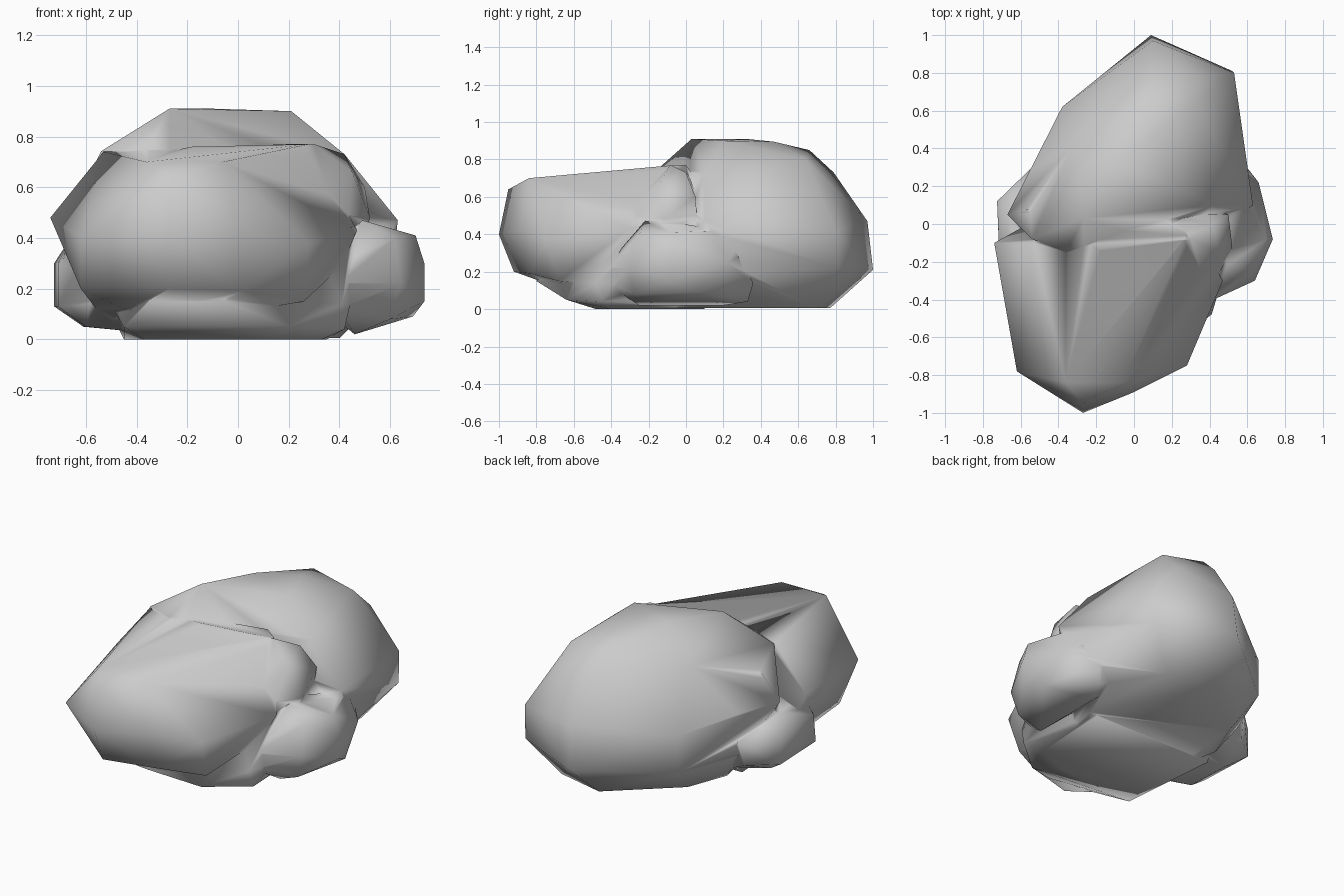
import bpy, bmesh


def rock(name, pts):
    """Smooth-shaded faceted boulder: convex hull around a few corner points."""
    bm = bmesh.new()
    for p in pts:
        bm.verts.new(p)
    bmesh.ops.convex_hull(bm, input=bm.verts[:])
    loose = [v for v in bm.verts if not v.link_faces]
    bmesh.ops.delete(bm, geom=loose, context='VERTS')
    bmesh.ops.recalc_face_normals(bm, faces=bm.faces[:])
    for f in bm.faces:
        f.smooth = True
    me = bpy.data.meshes.new(name)
    bm.to_mesh(me)
    bm.free()
    ob = bpy.data.objects.new(name, me)
    bpy.context.collection.objects.link(ob)
    return ob


# tall boulder at the back
back = rock("back_boulder", [
    (-.27, .03, .91), (.21, .20, .90), (-.11, .32, .91), (.10, .47, .895), (.05, .66, .85),
    (.33, .64, .80), (.42, .10, .73), (-.36, -.15, .75), (-.54, -.08, .742), (-.32, .42, .74),
    (.08, .79, .73), (.35, .78, .66), (.63, .10, .47), (.53, .80, .42), (.10, .97, .47),
    (-.38, .62, .40), (-.55, .28, .45), (-.67, .05, .47), (.09, 1.0, .21), (.52, .81, .22),
    (.60, .22, .20), (-.38, .62, .17), (-.53, .26, .18), (.05, .77, .005), (.35, .70, .005),
    (.40, .10, .005), (-.32, .44, .005), (-.42, .20, .01), (-.35, -.10, .005),
    (.35, -.10, .005)])

# long boulder leaning out at the front
front = rock("front_boulder", [
    (-.53, -.10, .74), (-.36, -.84, .70), (-.06, -.84, .70), (.28, -.06, .77), (.20, .0, .77),
    (-.27, -.95, .64), (-.74, -.10, .48), (-.62, -.78, .40), (-.27, -1.0, .40), (.0, -.89, .42),
    (.28, -.75, .38), (.47, -.30, .43), (.36, -.18, .60), (-.62, -.60, .20), (-.27, -.92, .20),
    (.02, -.83, .19), (.26, -.68, .15), (.41, -.35, .29), (-.45, -.62, .12), (-.52, -.20, .07),
    (-.03, -.64, .10), (.15, -.35, .12), (-.2, .2, .5), (.2, .2, .5)])

# low core stone showing between and beneath the others
core = rock("core_stone", [
    (.30, -.08, .77), (-.18, -.13, .76), (.42, .0, .73), (.45, -.15, .66), (.52, -.12, .48),
    (.50, .05, .60), (-.57, .08, .62), (-.48, .0, .70), (.36, -.45, .22), (.41, -.48, .14),
    (.42, -.45, .04), (.33, -.40, .0), (.20, -.64, .05), (-.05, -.80, .15), (-.35, -.76, .15),
    (-.45, -.58, .05), (-.37, -.34, .0), (.10, -.48, .0), (-.45, .10, .0), (.35, .10, .0),
    (-.60, -.10, .30)])

# small stone on the right
right = rock("right_stone", [
    (.49, -.22, .47), (.48, -.04, .46), (.60, .20, .42), (.70, -.08, .41), (.62, -.25, .40),
    (.735, -.08, .30), (.66, .22, .25), (.735, -.08, .15), (.64, -.30, .22), (.46, -.34, .33),
    (.40, -.41, .22), (.40, -.39, .11), (.60, .28, .28), (.55, .36, .14), (.52, .33, .04),
    (.69, .05, .09), (.60, -.28, .08), (.46, -.25, .02), (.46, .20, .02), (.30, -.25, .25),
    (.30, .30, .15)])

# small stone on the left
left = rock("left_stone", [
    (-.66, .05, .40), (-.62, -.25, .38), (-.725, .12, .30), (-.71, -.22, .30), (-.725, .12, .13),
    (-.71, -.24, .13), (-.55, .29, .28), (-.57, .25, .13), (-.58, -.38, .25), (-.58, -.38, .14),
    (-.61, .05, .05), (-.60, -.22, .05), (-.40, .15, .03), (-.40, -.25, .03), (-.40, .0, .40)])

# fuse all stones into one continuous skin
for part in (front, core, right, left):
    mod = back.modifiers.new("fuse_" + part.name, 'BOOLEAN')
    mod.operation = 'UNION'
    mod.solver = 'EXACT'
    mod.object = part
bpy.context.view_layer.objects.active = back
back.select_set(True)
for mod in list(back.modifiers):
    bpy.ops.object.modifier_apply(modifier=mod.name)
for part in (front, core, right, left):
    bpy.data.objects.remove(part)
back.name = "boulder_cluster"
bpy.ops.object.shade_smooth()
